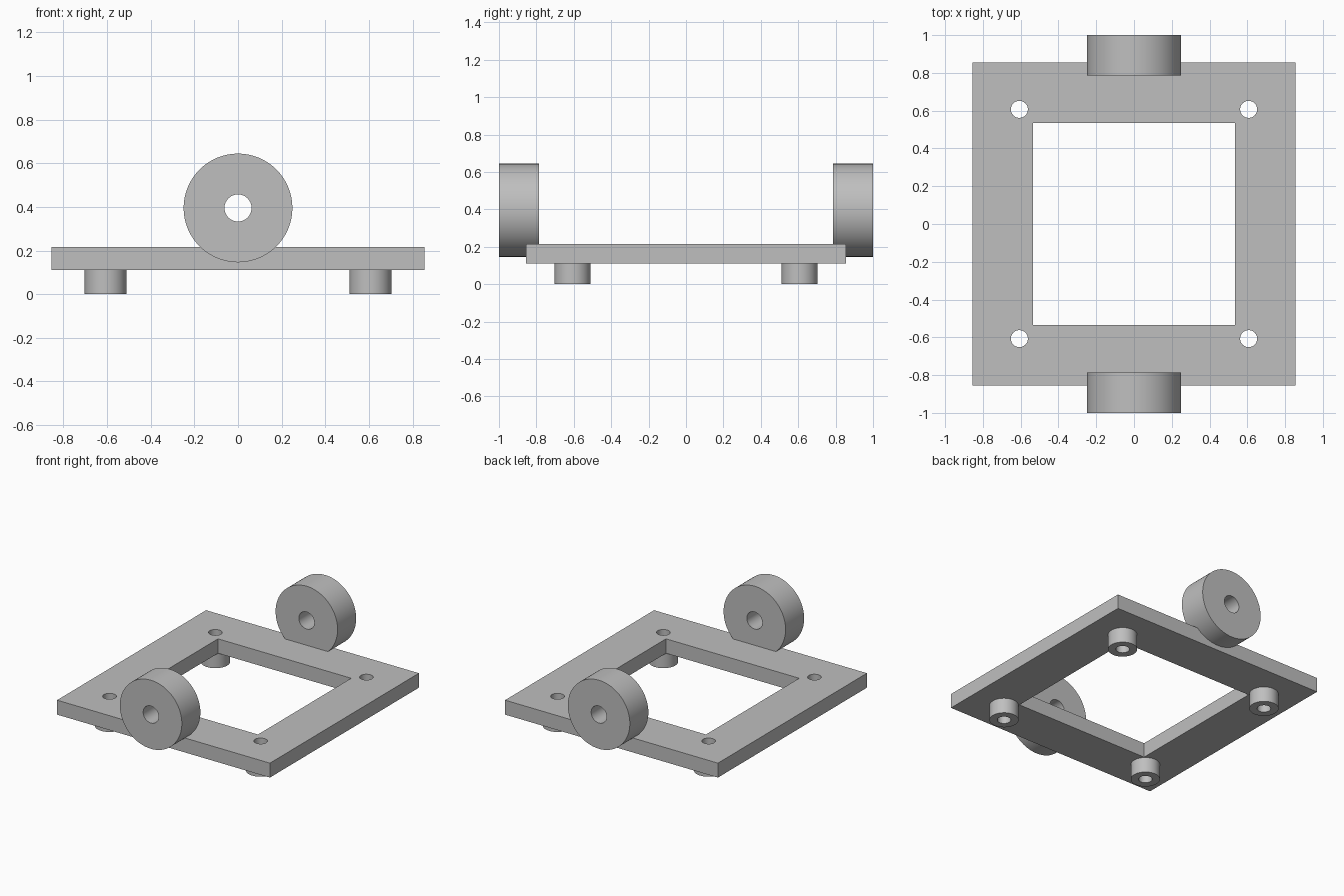
import bpy, bmesh, math
from mathutils import Matrix, Vector

cube = bpy.data.objects.get("Cube")
if cube:
    bpy.data.objects.remove(cube, do_unlink=True)

# Single grey material
grey = bpy.data.materials.new("plain grey")
grey.use_nodes = True
COLOUR = (0.52, 0.52, 0.52, 1)
grey.diffuse_color = COLOUR
grey.node_tree.nodes["Principled BSDF"].inputs["Base Color"].default_value = COLOUR


def square(half):
    return [(-half, -half), (half, -half), (half, half), (-half, half)]


def circle(radius, cx=0, cy=0, sides=64):
    return [(cx + radius * math.cos(math.tau * i / sides),
             cy + radius * math.sin(math.tau * i / sides)) for i in range(sides)]


def slab(name, loops, height, matrix):
    """Fill an outline with holes, then extrude it upwards."""
    bm = bmesh.new()
    edges = []
    for loop in loops:
        verts = [bm.verts.new((x, y, 0)) for x, y in loop]
        edges += [bm.edges.new((v, verts[i - 1])) for i, v in enumerate(verts)]
    bmesh.ops.triangle_fill(bm, edges=edges, use_beauty=True, use_dissolve=False)
    out = bmesh.ops.extrude_face_region(bm, geom=bm.faces[:], use_keep_orig=True)
    top = [g for g in out["geom"] if isinstance(g, bmesh.types.BMVert)]
    bmesh.ops.translate(bm, verts=top, vec=(0, 0, height))
    bmesh.ops.recalc_face_normals(bm, faces=bm.faces[:])
    mesh = bpy.data.meshes.new(name)
    bm.to_mesh(mesh)
    bm.free()
    mesh.materials.append(grey)
    obj = bpy.data.objects.new(name, mesh)
    bpy.context.collection.objects.link(obj)
    obj.matrix_world = matrix
    bpy.ops.object.select_all(action="DESELECT")
    obj.select_set(True)
    bpy.context.view_layer.objects.active = obj
    bpy.ops.object.shade_smooth_by_angle(angle=math.radians(30))
    return obj


BASE, THICK = 0.11, 0.105
POST, BORE = 0.607, 0.045
corners = [(x, y) for x in (-POST, POST) for y in (-POST, POST)]

# Square frame with a window and four screw holes
slab("frame_plate",
     [square(0.855), square(0.535)] + [circle(BORE, x, y) for x, y in corners],
     THICK, Matrix.Translation((0, 0, BASE)))

# Hollow standoffs under the corners
for x, y in corners:
    name = f"{'front' if y < 0 else 'back'}_{'right' if x < 0 else 'left'}_standoff"
    slab(name, [circle(0.096), circle(BORE)], BASE, Matrix.Translation((x, y, 0)))

# Upright bored discs on the front and back edges
for name, y in (("front_disc", -0.787), ("back_disc", 1.0)):
    slab(name, [circle(0.249, sides=96), circle(0.062)], 0.213,
         Matrix.Translation((0, y, 0.395)) @ Matrix.Rotation(math.pi / 2, 4, "X"))
